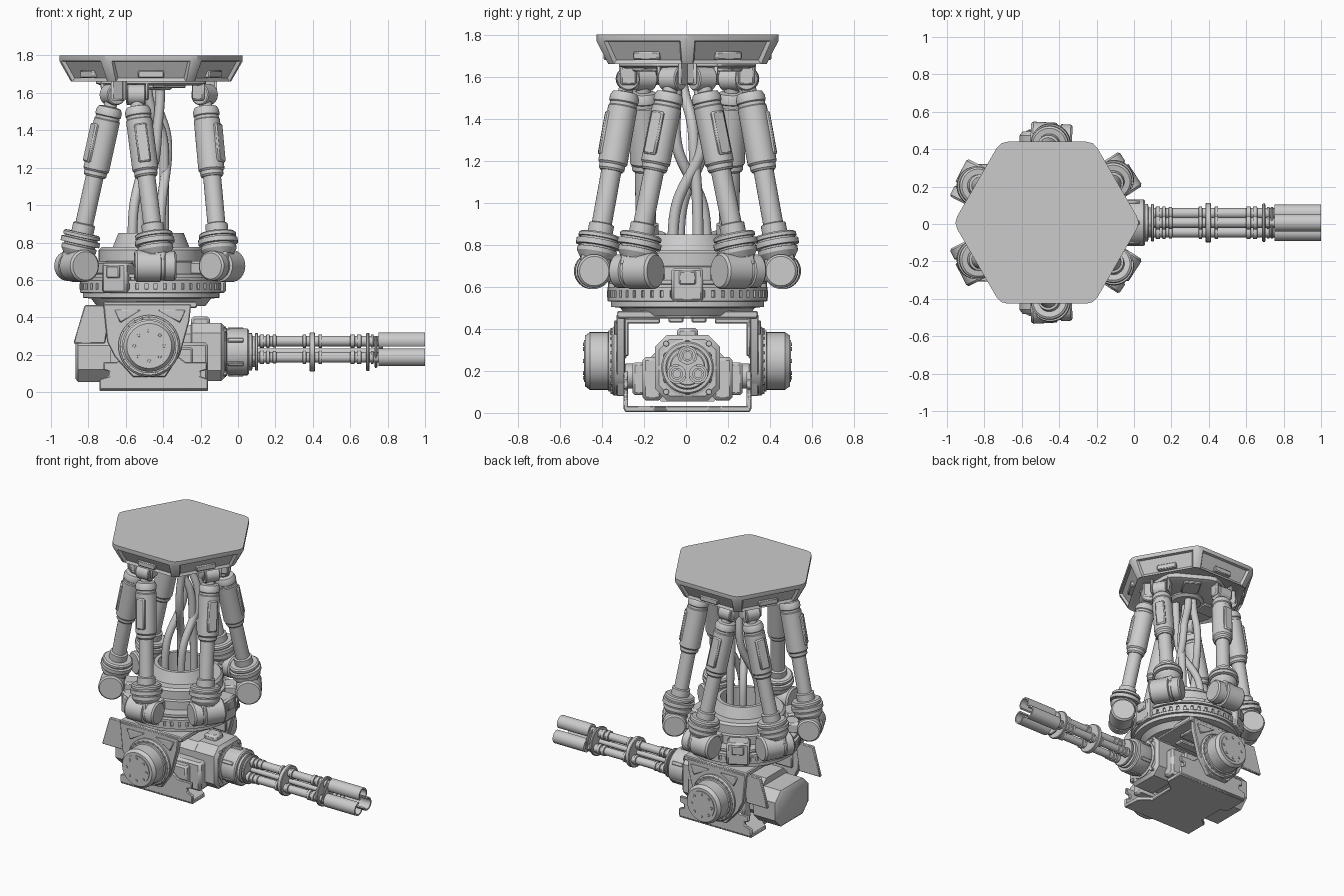
import bpy, bmesh, math
from math import sin, cos, pi, radians
from mathutils import Matrix, Vector

if "Cube" in bpy.data.objects:
    bpy.data.objects.remove(bpy.data.objects["Cube"])

CX, CY = -0.465, 0.007
I = Matrix.Identity(4)


def finish(name, bm, bevel=0.0):
    bmesh.ops.remove_doubles(bm, verts=bm.verts, dist=1e-5)
    bmesh.ops.recalc_face_normals(bm, faces=bm.faces)
    me = bpy.data.meshes.new(name)
    bm.to_mesh(me)
    bm.free()
    me.shade_smooth()
    me.set_sharp_from_angle(angle=radians(32))
    ob = bpy.data.objects.new(name, me)
    bpy.context.collection.objects.link(ob)
    if bevel:
        m = ob.modifiers.new("bevel", 'BEVEL')
        m.width, m.segments, m.limit_method = bevel, 1, 'ANGLE'
    return ob


def loft_bm(loops, closed=False, mat=I):
    bm = bmesh.new()
    rings = [[bm.verts.new(mat @ Vector(p)) for p in lp] for lp in loops]
    n = len(rings[0])
    pairs = list(zip(rings, rings[1:])) + ([(rings[-1], rings[0])] if closed else [])
    for a, b in pairs:
        for i in range(n):
            bm.faces.new((a[i], a[(i + 1) % n], b[(i + 1) % n], b[i]))
    if not closed:
        bm.faces.new(rings[0])
        bm.faces.new(rings[-1])
    return bm


def loft(name, loops, closed=False, mat=I, bevel=0.0):
    return finish(name, loft_bm(loops, closed, mat), bevel)


def frame(origin, axis, xdir=None):
    """Matrix with local z along axis and local x near xdir."""
    z = Vector(axis).normalized()
    x = Vector(xdir) if xdir else (Vector((0, 0, 1)) if abs(z.z) < .9 else Vector((1, 0, 0)))
    x = (x - z * x.dot(z)).normalized()
    m = Matrix((x, z.cross(x), z)).transposed().to_4x4()
    m.translation = Vector(origin)
    return m


def lathe(name, prof, mat=I, segs=32, closed=False):
    loops = [[(r * cos(2 * pi * k / segs), r * sin(2 * pi * k / segs), h) for k in range(segs)]
             for r, h in prof]
    return loft(name, loops, closed, mat)


def rod(name, origin, axis, r, h0, h1, segs=24):
    return lathe(name, [(r * .9, h0), (r, h0 + r * .1), (r, h1 - r * .1), (r * .9, h1)], frame(origin, axis), segs)


def boxes(name, lo, hi, mats=(I,), bevel=0.006):
    bm = bmesh.new()
    size, mid = Vector(hi) - Vector(lo), (Vector(hi) + Vector(lo)) / 2
    for m in mats:
        bmesh.ops.create_cube(bm, size=1, matrix=m @ Matrix.Translation(mid) @ Matrix.Diagonal((*size, 1)))
    return finish(name, bm, bevel)


def plate_xz(name, pts, y0, y1, bevel=0.005):
    return loft(name, [[(x, y, z) for x, z in pts] for y in (y0, y1)], bevel=bevel)


def octagon(x, w, z0, z1, c):
    return [(x, y + CY, z) for y, z in ((-w, z0 + c), (-w + c, z0), (w - c, z0), (w, z0 + c),
                                        (w, z1 - c), (w - c, z1), (c - w, z1), (-w, z1 - c))]


def spin(deg):
    return Matrix.Translation((CX, CY, 0)) @ Matrix.Rotation(radians(deg), 4, 'Z')


def polar(r, deg, z):
    return spin(deg) @ Vector((r, 0, z))


# Hexagonal mounting platform with recessed sides
def hexa(R, c, z):
    out = []
    for k in range(6):
        d = [Vector((cos(radians(60 * k + o)), sin(radians(60 * k + o)), 0)) for o in (-120, 0, 120)]
        v = d[1] * R + Vector((0, 0, z))
        out += [v + d[0] * c, v - d[1] * c * .25, v + d[2] * c]
    return out


bm = loft_bm([hexa(.5, .04, 1.8), hexa(.5, .04, 1.77), hexa(.435, .03, 1.66)], mat=spin(0))
bmesh.ops.recalc_face_normals(bm, faces=bm.faces)
sides = [f for f in bm.faces if f.calc_area() > .02 and -.9 < f.normal.z < -.1]
under = [f for f in bm.faces if f.normal.z < -.95]
bmesh.ops.inset_individual(bm, faces=sides, thickness=.018, depth=-.015)
bmesh.ops.inset_individual(bm, faces=under, thickness=.035, depth=-.02)
finish("platform", bm)
loft("platform_underplate", [hexa(.34, .06, 1.69), hexa(.34, .06, 1.65), hexa(.31, .06, 1.64)], mat=spin(30))
boxes("platform_side_blocks", (.352, -.07, 1.68), (.40, .07, 1.72), [spin(30 + 60 * k) for k in range(6)])
boxes("platform_under_blocks", (.12, -.06, 1.625), (.27, .06, 1.66), [spin(60 + 120 * k) for k in range(3)])
lathe("hose_socket", [(.12, 1.66), (.12, 1.63), (.1, 1.615), (.0, 1.615)], spin(0))

# Six struts in three pairs
for i in range(3):
    for s in (-1, 1):
        mid = 60 + 120 * i
        a, ta = mid + 27 * s, mid + 46 * s
        B, T = polar(.43, a, .78), polar(.295, ta, 1.59)
        out = Vector((cos(radians(a)), sin(radians(a)), 0))
        tan = Vector((-out.y, out.x, 0)) * s
        L = (T - B).length
        m = frame(B, T - B, out)
        lathe("strut_collar", [(0, -.05), (.075, -.05), (.095, -.02), (.095, .0), (.085, .002), (.085, .01),
                               (.106, .012), (.106, .038), (.09, .04), (.09, .048), (.1, .05), (.1, .066),
                               (.09, .074), (.06, .074), (.06, .12), (.05, .125), (0, .125)], m)
        lathe("strut_rod", [(.048, .1), (.048, .45)], m, 24)
        lathe("strut_cylinder", [(0, .38), (.055, .38), (.062, .39), (.062, .41), (.07, .42), (.07, .69), (.065, .695),
                                 (.065, .71), (.07, .715), (.07, .74), (.06, .76), (.035, .765), (.035, L), (0, L)], m)
        boxes("strut_panel", (.05, -.034, .45), (.078, .034, .66), [m], .008)
        # Lower knuckle
        K = polar(.45, a, .675)
        lathe("knuckle", [(0, -.11), (.07, -.11), (.08, -.1), (.08, -.05), (.072, -.045), (.072, -.03), (.086, -.025),
                          (.086, .1), (.076, .112), (0, .112)], frame(K, tan))
        boxes("knuckle_yoke", (-.07, -.05, -.1), (.07, .05, -.01), [frame(B, T - B, out)], .012)
        boxes("knuckle_arm", (.28, -.06, .625), (.46, .06, .70), [spin(a)], .012)
        # Upper pivot and its clevis
        rod("upper_pivot", T, tan, .056, -.05, .05)
        boxes("upper_clevis", (-.04, .05, -.03), (.04, .07, .08),
              [frame(T, (0, 0, 1), out), frame(T, (0, 0, 1), -out)], .01)

# Slewing ring
lathe("slew_ring", [(0, .46), (.29, .46), (.32, .5), (.365, .505), (.365, .53), (.38, .532), (.38, .55), (.37, .552),
                    (.37, .58), (.38, .582), (.38, .598), (.35, .6), (.35, .612), (.372, .614), (.372, .632),
                    (.3, .635), (.3, .695), (.28, .7), (.28, .76), (.265, .775), (.205, .775), (.175, .85),
                    (.15, .85), (.15, .7), (0, .7)], spin(0), 64)
boxes("ring_teeth", (.36, -.017, .55), (.383, .017, .582), [spin(k * 7.5) for k in range(48)], 0)
thirds = [spin(120 * k) for k in range(3)]
boxes("ring_lock", (.29, -.075, .53), (.4, .075, .69), thirds, .012)
boxes("ring_lock_cover", (.39, -.04, .61), (.412, .04, .675), thirds, .006)

# Hoses between platform and ring
for k, (p, q, r) in enumerate((((.02, .05), (.09, .08), (.05, -.07)), ((-.02, -.03), (.07, .03), (.07, .05)),
                               ((-.01, .06), (-.03, .09), (-.10, -.04)), ((.05, -.05), (.03, -.06), (-.06, .09)))):
    cu = bpy.data.curves.new("hose", 'CURVE')
    cu.dimensions, cu.bevel_depth, cu.bevel_resolution, cu.use_fill_caps = '3D', .026, 4, True
    sp = cu.splines.new('NURBS')
    pts = [(p, 1.65), (p, 1.53), (q, 1.42), (q, 1.22), (r, 1.02), (r, .85), (r, .69)]
    sp.points.add(len(pts) - 1)
    for pt, (xy, z) in zip(sp.points, pts):
        pt.co = (CX + xy[0], CY + xy[1], z, 1)
    sp.order_u, sp.use_endpoint_u = 4, True
    bpy.context.collection.objects.link(bpy.data.objects.new("hose_%d" % k, cu))

# Hanger, cradle and elevation drums
boxes("hanger_top", (-.72, CY - .335, .45), (-.22, CY + .335, .485))
for s in (-1, 1):
    Y = lambda v: CY + s * v
    plate_xz("hanger_side", [(-.72, .47), (-.25, .47), (-.26, .38), (-.31, .2), (-.39, .08), (-.56, .08),
                             (-.66, .19), (-.70, .27)], Y(.298), Y(.338))
    for tri in ([(-.66, .44), (-.52, .44), (-.63, .37)], [(-.43, .44), (-.28, .44), (-.31, .37)]):
        plate_xz("hanger_rib", tri, Y(.33), Y(.35))
    plate_xz("rear_flap", [(-.82, .465), (-.68, .465), (-.71, .26), (-.88, .26)], Y(.29), Y(.315))
    plate_xz("cradle_side", [(-.74, .015), (-.16, .015), (-.16, .07), (-.2, .085), (-.2, .11), (-.165, .12),
                             (-.165, .16), (-.28, .16), (-.33, .2), (-.6, .2), (-.65, .16), (-.72, .16),
                             (-.72, .12), (-.69, .11), (-.69, .085), (-.74, .07)], Y(.282), Y(.305))
    ya, yb = sorted((Y(.28), Y(.30)))
    boxes("hanger_bracket_leg", (-.66, ya, .27), (-.3, yb, .45))
    ya, yb = sorted((Y(.13), Y(.30)))
    boxes("hanger_bracket_top", (-.66, ya, .425), (-.3, yb, .45))
    ya, yb = sorted((Y(.02), Y(.09)))
    boxes("hanger_hook", (-.55, ya, .43), (-.35, yb, .47))
    lathe("elevation_drum", [(0, .30), (.165, .30), (.165, .35), (.155, .36), (.145, .36), (.145, .375), (.137, .378),
                             (.137, .465), (.12, .488), (.1, .488), (.1, .493), (0, .493)],
          frame((-.475, CY, .247), (0, s, 0)), 48)
    for k in range(8):
        rod("drum_bolt", (-.475 + .08 * cos(k * pi / 4), CY, .247 + .08 * sin(k * pi / 4)), (0, s, 0), .009, .48, .498, 8)
    for k in range(24):
        rod("drum_stud", (-.475 + .152 * cos(k * pi / 12), CY, .247 + .152 * sin(k * pi / 12)), (0, s, 0), .006, .34, .366, 6)
    # Side housings and trunnion of the gun
    ya, yb = sorted((Y(.12), Y(.215)))
    boxes("gun_side_box", (-.62, ya, .06), (-.16, yb, .265), bevel=.015)
    ya, yb = sorted((Y(.2), Y(.262)))
    boxes("gun_side_cover", (-.56, ya, .085), (-.24, yb, .24), bevel=.012)
    rod("trunnion", (-.475, CY, .175), (0, s, 0), .06, .2, .3)

floor = [(-.74, .3), (-.74, .13), (-.69, .09), (-.69, -.09), (-.74, -.13), (-.74, -.3),
         (-.16, -.3), (-.16, -.16), (-.24, -.1), (-.24, .1), (-.16, .16), (-.16, .3)]
loft("cradle_floor", [[(x, y + CY, z) for x, y in floor] for z in (.005, .033)], bevel=.005)

# Gun body
loft("gun_rear_housing", [octagon(-.868, .17, .07, .30, .06), octagon(-.855, .19, .055, .315, .065),
                          octagon(-.68, .19, .055, .315, .065)])
loft("gun_core", [octagon(-.72, .15, .08, .36, .05), octagon(-.24, .15, .08, .36, .05)])
loft("gun_front_housing", [octagon(-.26, .14, .075, .355, .05), octagon(-.245, .155, .06, .37, .055),
                           octagon(-.09, .155, .06, .37, .055), octagon(-.07, .135, .08, .35, .05)])
boxes("gun_top_lug", (-.25, CY - .05, .35), (-.15, CY + .05, .405), bevel=.015)
for y in (-.12, .12):
    for z in (.1, .33):
        rod("housing_bolt", (-.085, CY + y * .85, z), (1, 0, 0), .014, 0, .025, 10)

# Rotary barrel cluster
GZ = .215
gun = frame((0, CY, GZ), (1, 0, 0))
lathe("barrel_housing", [(0, -.09), (.135, -.09), (.135, -.065), (.118, -.06), (.125, -.04), (.125, .05), (.118, .058),
                         (.1, .058), (.1, .075), (.08, .078), (.08, .09), (0, .09)], gun, 40)
for k in range(6):
    g = gun @ Matrix.Rotation(k * pi / 3, 4, 'Z')
    boxes("housing_rib", (.11, -.012, -.055), (.131, .012, .03), [g], .004)
for x0, x1, r in ((.09, .108, .1), (.382, .412, .105), (.685, .703, .102), (.73, .745, .085)):
    lathe("barrel_clamp", [(0, x0), (r - .005, x0), (r, x0 + .004), (r, x1 - .004), (r - .005, x1), (0, x1)], gun, 36)
lathe("cluster_core", [(.018, .05), (.018, .75)], gun, 16)

for k in range(3):
    b = gun @ Matrix.Rotation(k * 2 * pi / 3, 4, 'Z') @ Matrix.Translation((.058, 0, 0))
    prof = [(0, .07), (.028, .07)]
    for x0, x1, r in ((.115, .14, .036), (.15, .17, .036), (.185, .205, .034), (.345, .365, .036), (.43, .45, .036),
                      (.6, .625, .036), (.635, .66, .036), (.71, .725, .035)):
        prof += [(.028, x0), (r, x0 + .002), (r, x1 - .002), (.028, x1)]
    lathe("barrel", prof + [(.028, .80), (.018, .80), (.018, .77), (0, .77)], b, 20)
    # Slotted flash shield, open towards the cluster axis
    arc = [radians(-130 + 260 * j / 20) for j in range(21)]
    cs = [(.047 * cos(t), .047 * sin(t)) for t in arc] + [(.036 * cos(t), .036 * sin(t)) for t in reversed(arc)]
    loft("flash_shield", [[(x, y, h) for x, y in cs] for h in (.75, 1.0)], mat=b)
    lathe("flash_shield_base", [(0, .75), (.043, .75), (.043, .775), (0, .775)], b, 20)
